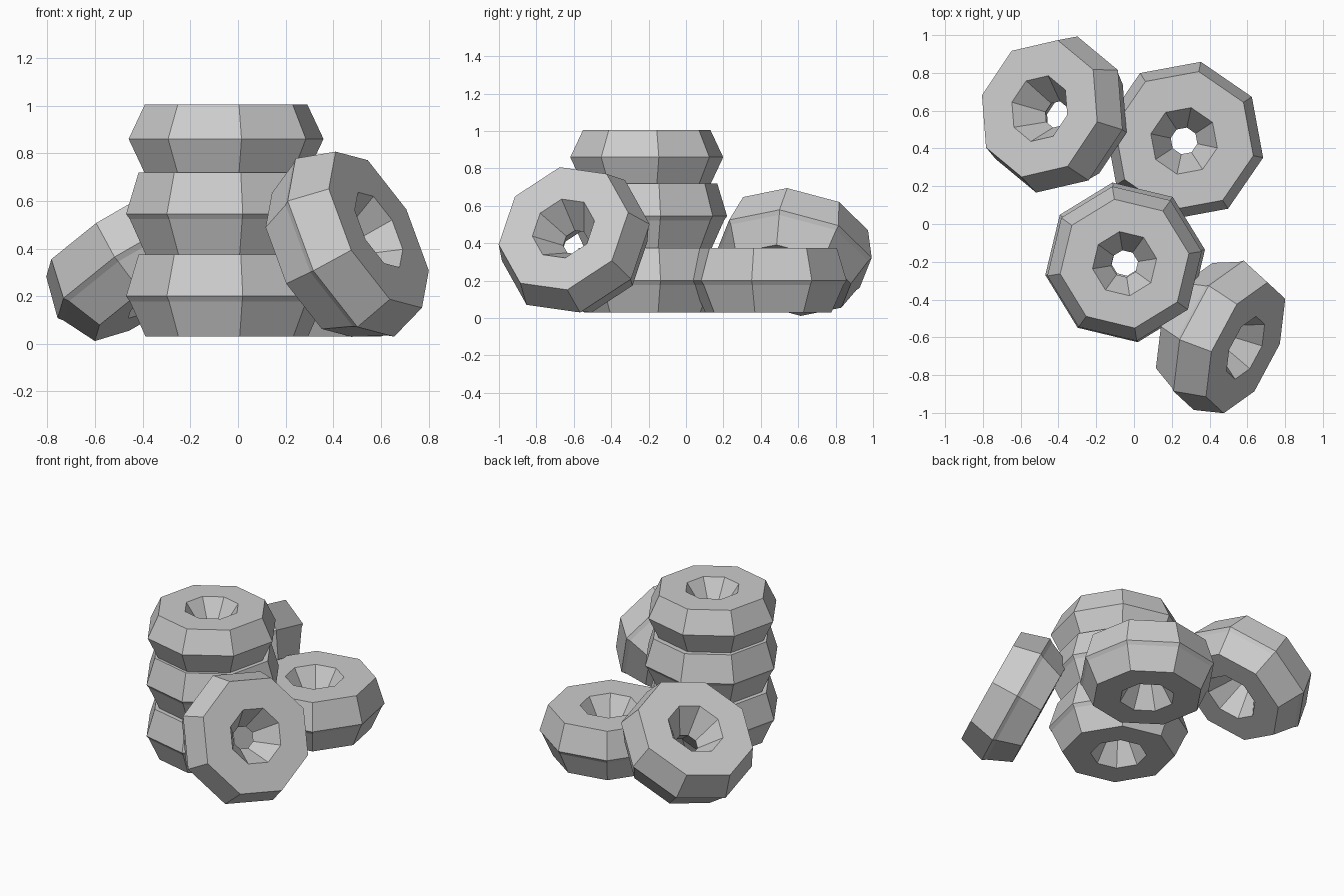
import bpy, math
from mathutils import Vector, Matrix

if "Cube" in bpy.data.objects:
    bpy.data.objects.remove(bpy.data.objects["Cube"])

# Closed cross-sections (radius, height) of an eight-sided tyre
TYRE = [(.345, -.172), (.412, -.024), (.428, -.002), (.375, .172),
        (.18, .172), (.072, 0), (.172, -.172)]
TOP_TYRE = [(.345, -.145), (.414, 0), (.345, .145),
            (.172, .145), (.072, 0), (.172, -.145)]
SIDES = 8


def tyre(name, centre, axis=(0, 0, 1), corner=(1, 0, 0), profile=TYRE):
    """Lathe a profile about an axis; one corner of the octagon points to 'corner'."""
    w = Vector(axis).normalized()
    u = Vector(corner)
    u = (u - w * u.dot(w)).normalized()
    v = w.cross(u)
    n = len(profile)
    verts, faces = [], []
    for i in range(SIDES):
        a = 2 * math.pi * i / SIDES
        for r, h in profile:
            verts.append((r * math.cos(a), r * math.sin(a), h))
        j = (i + 1) % SIDES
        for k in range(n):
            m = (k + 1) % n
            faces.append((i * n + k, j * n + k, j * n + m, i * n + m))
    mesh = bpy.data.meshes.new(name)
    mesh.from_pydata(verts, [], faces)
    mesh.update()
    ob = bpy.data.objects.new(name, mesh)
    ob.matrix_world = Matrix.Translation(centre) @ Matrix((u, v, w)).transposed().to_4x4()
    bpy.context.collection.objects.link(ob)
    return ob


def heading(deg):
    return (math.cos(math.radians(deg)), math.sin(math.radians(deg)), 0)


# Stack of three
tyre("stack_bottom_tyre", (-.047, -.203, .202), corner=heading(9))
tyre("stack_middle_tyre", (-.047, -.203, .547), corner=heading(9))
tyre("stack_top_tyre", (-.05, -.21, .86), corner=heading(9), profile=TOP_TYRE)

# Tyre lying flat behind the stack
tyre("flat_tyre", (.265, .44, .202), corner=heading(-12))

# Tyres leaning on the stack and on the flat tyre
tyre("front_leaning_tyre", (.45, -.59, .405), (.82, -.38, .43), (-.18, -.02, .325))
tyre("back_leaning_tyre", (-.41, .58, .345), (-.52, .18, .83), (.11, .42, -.02))
